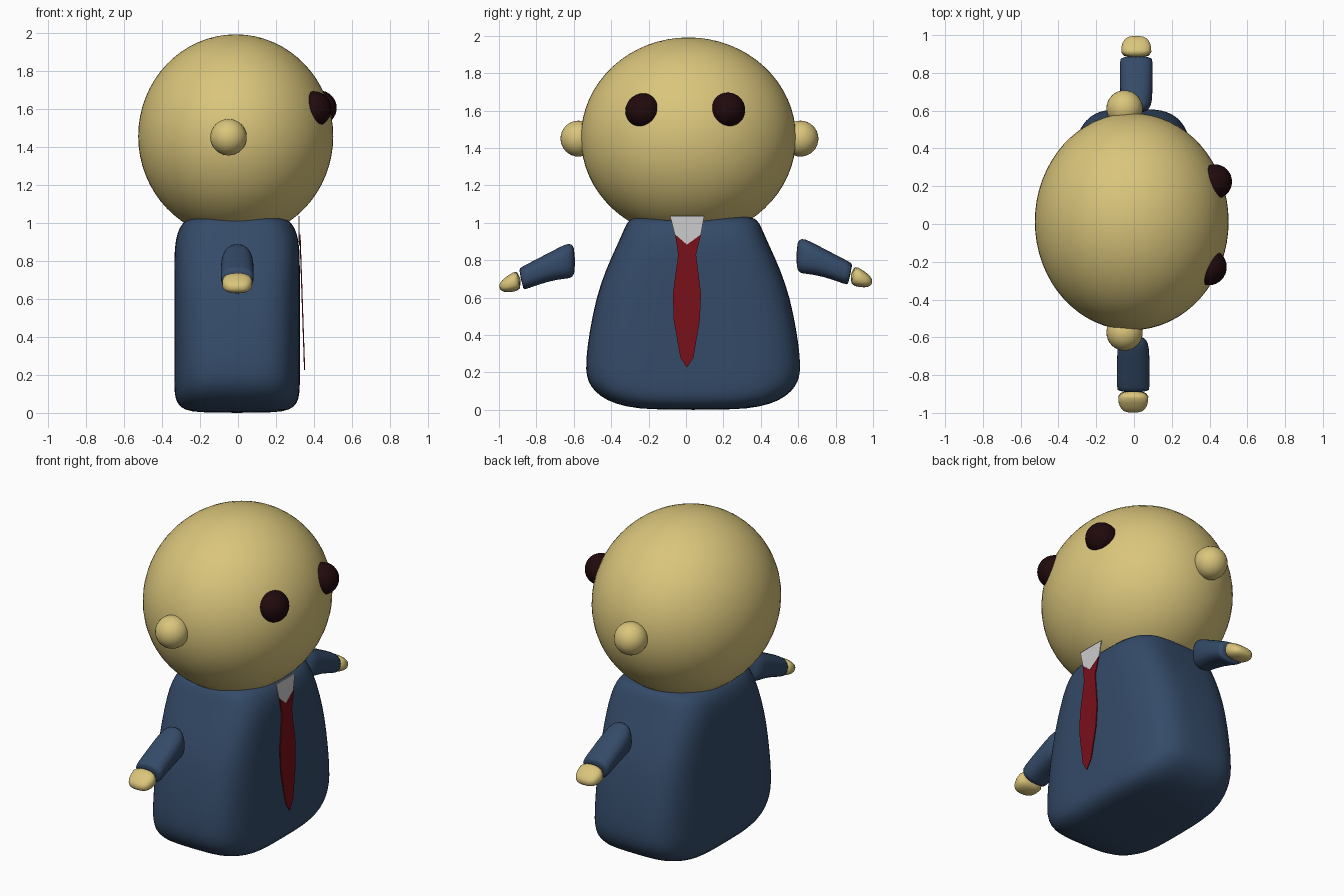
import bpy, bmesh, math
from mathutils import Vector

if "Cube" in bpy.data.objects:
    bpy.data.objects.remove(bpy.data.objects["Cube"])


def material(name, rgb):
    m = bpy.data.materials.new(name)
    m.diffuse_color = (*rgb, 1)
    m.use_nodes = True
    m.node_tree.nodes["Principled BSDF"].inputs["Base Color"].default_value = m.diffuse_color
    return m


SKIN = material("skin", (0.70, 0.56, 0.20))
SUIT = material("suit", (0.035, 0.07, 0.14))
RED = material("red", (0.19, 0.005, 0.01))
DARK = material("dark", (0.015, 0.003, 0.004))


def finish(name, bm, mat, smooth=True):
    bmesh.ops.recalc_face_normals(bm, faces=bm.faces)
    for f in bm.faces:
        f.smooth = smooth
    me = bpy.data.meshes.new(name)
    bm.to_mesh(me)
    bm.free()
    ob = bpy.data.objects.new(name, me)
    bpy.context.collection.objects.link(ob)
    if mat:
        me.materials.append(mat)
    return ob


def ellipsoid(name, centre, radii, mat, segs=32):
    bm = bmesh.new()
    bmesh.ops.create_uvsphere(bm, u_segments=segs, v_segments=segs // 2, radius=1)
    bmesh.ops.scale(bm, vec=radii, verts=bm.verts)
    bmesh.ops.translate(bm, vec=centre, verts=bm.verts)
    return finish(name, bm, mat)


def loft(name, rings, power, mat, segs=40):
    """Skin superelliptic rings given as (centre, half axis u, half axis v)."""
    bm = bmesh.new()
    loops = []
    for c, u, v in rings:
        loop = []
        for i in range(segs):
            a = 2 * math.pi * (i + 0.5) / segs
            p = math.copysign(abs(math.cos(a)) ** (2 / power), math.cos(a))
            q = math.copysign(abs(math.sin(a)) ** (2 / power), math.sin(a))
            loop.append(bm.verts.new(Vector(c) + Vector(u) * p + Vector(v) * q))
        loops.append(loop)
    for a, b in zip(loops, loops[1:]):
        for i in range(segs):
            j = (i + 1) % segs
            bm.faces.new((a[i], a[j], b[j], b[i]))
    bm.faces.new(loops[0])
    bm.faces.new(loops[-1])
    ob = finish(name, bm, mat)
    ob.modifiers.new("smooth", "SUBSURF").levels = 1
    return ob


def panel(name, outline, x_at, mat):
    """Thin flat piece on the chest, outline in (y, z)."""
    bm = bmesh.new()
    f = bm.faces.new([bm.verts.new((x_at(z), y, z)) for y, z in outline])
    ext = bmesh.ops.extrude_face_region(bm, geom=[f])
    bmesh.ops.translate(bm, vec=(0.006, 0, 0),
                        verts=[v for v in ext["geom"] if isinstance(v, bmesh.types.BMVert)])
    return finish(name, bm, mat, smooth=False)


# Head, ears, eyes
ellipsoid("head", (-0.012, 0.013, 1.455), (0.513, 0.575, 0.536), SKIN, 64)
ellipsoid("ear_right", (-0.05, -0.575, 1.45), (0.096,) * 3, SKIN)
ellipsoid("ear_left", (-0.05, 0.612, 1.45), (0.096,) * 3, SKIN)
ellipsoid("eye_right", (0.397, -0.228, 1.598), (0.094, 0.096, 0.094), DARK)
ellipsoid("eye_left", (0.427, 0.224, 1.604), (0.092, 0.092, 0.092), DARK)

# Body: z, half depth, half width
body = [(0.0, 0.20, 0.22), (0.015, 0.28, 0.36), (0.05, 0.318, 0.465), (0.1, 0.329, 0.53),
        (0.15, 0.331, 0.562), (0.21, 0.331, 0.576), (0.3, 0.331, 0.57), (0.4, 0.331, 0.558),
        (0.6, 0.331, 0.52), (0.75, 0.331, 0.467), (0.87, 0.33, 0.412), (0.95, 0.315, 0.376),
        (1.0, 0.288, 0.355), (1.025, 0.25, 0.33), (1.036, 0.2, 0.29)]
loft("body", [((-0.005, 0.038, z), (hx, 0, 0), (0, hy, 0)) for z, hx, hy in body], 3.7, SUIT)

# Collar and tie
panel("collar", [(-0.085, 1.035), (-0.06, 0.938), (0.005, 0.88), (0.08, 0.938), (0.097, 1.035)],
      lambda z: 0.318 + 0.03 * (1.0 - z) * 0.5, None)
panel("tie", [(0.005, 0.883), (-0.058, 0.938), (-0.042, 0.83), (-0.07, 0.62), (-0.066, 0.48),
              (-0.03, 0.28), (0.005, 0.225), (0.04, 0.28), (0.074, 0.48), (0.08, 0.62),
              (0.054, 0.83), (0.08, 0.938)],
      lambda z: 0.323 + 0.034 * (0.94 - z), RED)

# Arms: (y, z) of upper and lower edge, half depth
hand = [(1.0, 0.668, 0.998, 0.645, 0.035), (0.987, 0.692, 0.977, 0.629, 0.065),
        (0.95, 0.72, 0.94, 0.627, 0.081), (0.895, 0.756, 0.87, 0.64, 0.086)]
sleeve = [hand[-1], (0.895 - 0.01, 0.761, 0.86, 0.643, 0.087), (0.76, 0.826, 0.73, 0.69, 0.087),
          (0.66, 0.879, 0.64, 0.701, 0.085), (0.622, 0.893, 0.608, 0.705, 0.072),
          (0.594, 0.875, 0.592, 0.735, 0.045)]


def arm_part(name, rows, side, offset, mat):
    rings = []
    for y1, z1, y2, z2, h in rows:
        top, low = Vector((0, side * y1, z1)), Vector((0, side * y2, z2))
        rings.append(((top + low) / 2 + Vector(offset), (h, 0, 0), (top - low) / 2))
    loft(name, rings, 2.5, mat, 24)


for label, side, off in (("right", -1, (-0.004, 0, 0)), ("left", 1, (0.012, -0.003, 0.026))):
    arm_part("hand_" + label, hand, side, off, SKIN)
    arm_part("sleeve_" + label, sleeve, side, off, SUIT)
